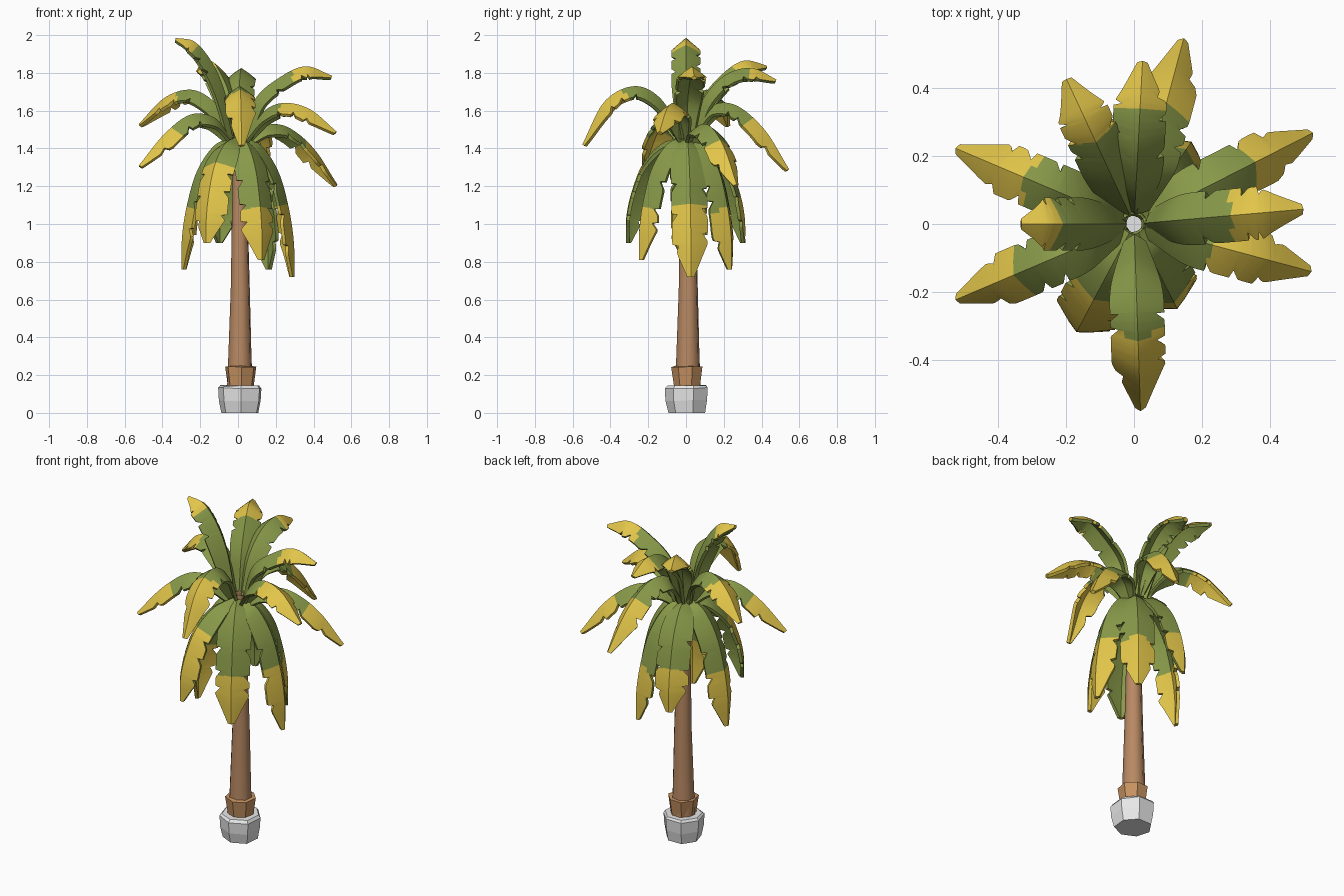
import bpy, bmesh, math, random
from mathutils import Vector

if "Cube" in bpy.data.objects:
    bpy.data.objects.remove(bpy.data.objects["Cube"])

random.seed(4)


def material(name, rgb):
    m = bpy.data.materials.new(name)
    m.diffuse_color = (*rgb, 1)
    m.use_nodes = True
    m.node_tree.nodes["Principled BSDF"].inputs["Base Color"].default_value = m.diffuse_color
    return m


GREEN = material("leaf green", (0.245, 0.32, 0.066))
YELLOW = material("leaf yellow", (0.76, 0.56, 0.068))
BARK = material("bark brown", (0.48, 0.25, 0.125))
COLLAR = material("collar brown", (0.57, 0.29, 0.12))
STONE = material("stone grey", (0.90, 0.90, 0.90))


def finish(name, bm, mats, angle=None):
    me = bpy.data.meshes.new(name)
    bm.to_mesh(me)
    bm.free()
    ob = bpy.data.objects.new(name, me)
    bpy.context.collection.objects.link(ob)
    for m in mats:
        me.materials.append(m)
    if angle:
        bpy.ops.object.select_all(action='DESELECT')
        ob.select_set(True)
        bpy.context.view_layer.objects.active = ob
        bpy.ops.object.shade_smooth_by_angle(angle=math.radians(angle))
    return ob


def rings(name, mat, levels, sides, jitter=0.0, caps=True, angle=None):
    """Stack of polygon rings; each level is (x, y, z, radius)."""
    bm = bmesh.new()
    wob = [1 + random.uniform(-jitter, jitter) for _ in range(sides)]
    loops = []
    for x, y, z, r in levels:
        loop = []
        for i in range(sides):
            a = 2 * math.pi * (i + 0.3) / sides
            q = r * wob[i]
            dz = random.uniform(-jitter, 0) * 0.15 if z > 0 else 0
            loop.append(bm.verts.new((x + q * math.cos(a), y + q * math.sin(a), z + dz)))
        loops.append(loop)
    for a, b in zip(loops, loops[1:]):
        for i in range(sides):
            j = (i + 1) % sides
            bm.faces.new((a[i], a[j], b[j], b[i]))
    if caps:
        bm.faces.new(loops[0][::-1])
        bm.faces.new(loops[-1])
    return finish(name, bm, [mat], angle)


# stone foot, collar and tapering trunk
rings("stone_base", STONE, [(0.01, 0.01, 0, 0.104), (0.01, 0.008, 0.07, 0.118),
                            (0.01, 0.008, 0.135, 0.122), (0.01, 0.01, 0.148, 0.11)], 7, 0.06)
rings("trunk_collar", COLLAR, [(0.014, 0.01, 0.12, 0.068), (0.014, 0.01, 0.248, 0.086),
                               (0.014, 0.01, 0.25, 0.062)], 7, 0.04, caps=False)
rings("trunk", BARK, [(0.01, 0.01, 0.13, 0.07), (0.01, 0.01, 0.30, 0.063),
                      (0.012, 0.012, 0.65, 0.052), (0.01, 0.01, 1.0, 0.044),
                      (0.008, 0.008, 1.3, 0.036), (0.005, 0.005, 1.48, 0.032)],
      8, caps=False, angle=50)


def curve(pts, t):
    """Catmull-Rom point on a path of (radius, height) pairs."""
    p = [Vector(q) for q in pts]
    p = [2 * p[0] - p[1]] + p + [2 * p[-1] - p[-2]]
    f = min(t, 0.99999) * (len(pts) - 1)
    i = int(f)
    u = f - i
    a, b, c, d = p[i:i + 4]
    return 0.5 * (2 * b + (c - a) * u + (2 * a - 5 * b + 4 * c - d) * u * u
                  + (3 * b - a - 3 * c + d) * u ** 3)


def outline(t, base):
    """Leaf half width, 0 to 1: broad from the base on, blunt pointed end."""
    grow = base + (1 - base) * math.sin(min(t / 0.4, 1) * math.pi / 2)
    return grow * min(1, 0.2 + 0.8 * (1 - t) / 0.2)


def leaf(name, azimuth, path, yellow, width, fold, base, green_under, thick=0.018):
    a = math.radians(azimuth)
    out, side = Vector((math.cos(a), math.sin(a), 0)), Vector((-math.sin(a), math.cos(a), 0))
    # torn notches, different on each edge
    cuts = {s: [n + random.uniform(-0.05, 0.05) for n in (0.44, 0.62, 0.79)] for s in (-1, 1)}
    ts = [i / 26 for i in range(27)]
    for s in cuts:
        for n in cuts[s]:
            ts += [n - 0.004, n + 0.004, n + 0.045]
    bm = bmesh.new()
    rows, spine = [], []
    for t in sorted(ts):
        p = curve(path, t)
        d = (curve(path, min(t + 0.01, 1)) - curve(path, max(t - 0.01, 0))).normalized()
        centre = out * p.x + Vector((0, 0, p.y))
        normal = out * -d.y + Vector((0, 0, d.x))
        spine.append((centre, normal))
        row = []
        for k in (-1, -0.5, 0, 0.5, 1):
            w = width * outline(t, base)
            if abs(k) == 1:
                for n in cuts[k]:
                    if n < t < n + 0.05:
                        w *= 1 - 0.32 * (1 - (t - n) / 0.05)
            drop = fold * w * abs(k) ** 1.15
            row.append(bm.verts.new(centre + side * k * w - normal * drop))
        rows.append(row)
    for r, q in zip(rows, rows[1:]):
        for i in range(4):
            bm.faces.new((r[i], q[i], q[i + 1], r[i + 1]))
    bmesh.ops.recalc_face_normals(bm, faces=bm.faces)
    bmesh.ops.solidify(bm, geom=bm.faces[:], thickness=thick)
    bmesh.ops.recalc_face_normals(bm, faces=bm.faces)
    # yellow end by distance from the tip; some undersides stay green
    tip = out * path[-1][0] + Vector((0, 0, path[-1][1]))
    for f in bm.faces:
        c = f.calc_center_median()
        up = min(spine, key=lambda s: (s[0] - c).length)[1]
        outer = f.normal.dot(up) > -0.3 or not green_under
        f.material_index = int((c - tip).length < yellow and outer)
    finish(name, bm, [GREEN, YELLOW], 32)


# upright crown leaves
crown = [
    (5, [(0.03, 1.46), (0.09, 1.66), (0.22, 1.775), (0.36, 1.835), (0.50, 1.785)], 0.22),
    (180, [(0.02, 1.46), (0.07, 1.70), (0.14, 1.86), (0.23, 1.965), (0.33, 1.985)], 0.13),
    (87, [(0.03, 1.46), (0.09, 1.66), (0.21, 1.79), (0.35, 1.825), (0.48, 1.765)], 0.15),
    (115, [(0.03, 1.46), (0.10, 1.67), (0.22, 1.80), (0.34, 1.865), (0.47, 1.84)], 0.20),
]
# arching middle leaves
middle = [
    (27, [(0.03, 1.43), (0.14, 1.52), (0.29, 1.515), (0.45, 1.40), (0.59, 1.21)], 0.30),
    (-15, [(0.03, 1.45), (0.12, 1.58), (0.24, 1.64), (0.39, 1.61), (0.54, 1.49)], 0.33),
    (157, [(0.03, 1.47), (0.12, 1.63), (0.26, 1.71), (0.42, 1.67), (0.57, 1.53)], 0.28),
    (203, [(0.03, 1.45), (0.13, 1.56), (0.27, 1.58), (0.42, 1.48), (0.57, 1.31)], 0.28),
    (-88, [(0.03, 1.48), (0.13, 1.66), (0.27, 1.73), (0.43, 1.65), (0.55, 1.42)], 0.36),
    (75, [(0.03, 1.47), (0.13, 1.62), (0.27, 1.63), (0.43, 1.50), (0.565, 1.29)], 0.33),
]
# hanging skirt leaves: azimuth, reach, tip height, yellow length, green underside
hanging = [(5, 0.30, 0.72, 0.40, 0), (55, 0.295, 0.76, 0.32, 1), (108, 0.33, 0.90, 0.25, 1),
           (176, 0.30, 0.76, 0.34, 0), (242, 0.36, 0.90, 0.43, 1), (297, 0.28, 0.81, 0.28, 0)]

for i, (az, path, yl) in enumerate(crown):
    leaf(f"crown_leaf_{i + 1}", az, path, yl, 0.078, 0.75, 0.55, True)
for i, (az, path, yl) in enumerate(middle):
    leaf(f"middle_leaf_{i + 1}", az, path, yl, 0.08, 0.72, 0.42, False)
for i, (az, r, z, yl, under) in enumerate(hanging):
    h = 1.45 - z
    path = [(0.03, 1.46), (0.42 * r, z + 0.95 * h), (0.72 * r, z + 0.76 * h),
            (0.90 * r, z + 0.50 * h), (0.99 * r, z + 0.25 * h), (r, z)]
    leaf(f"hanging_leaf_{i + 1}", az, path, yl, 0.096, 0.55, 0.4, under)
